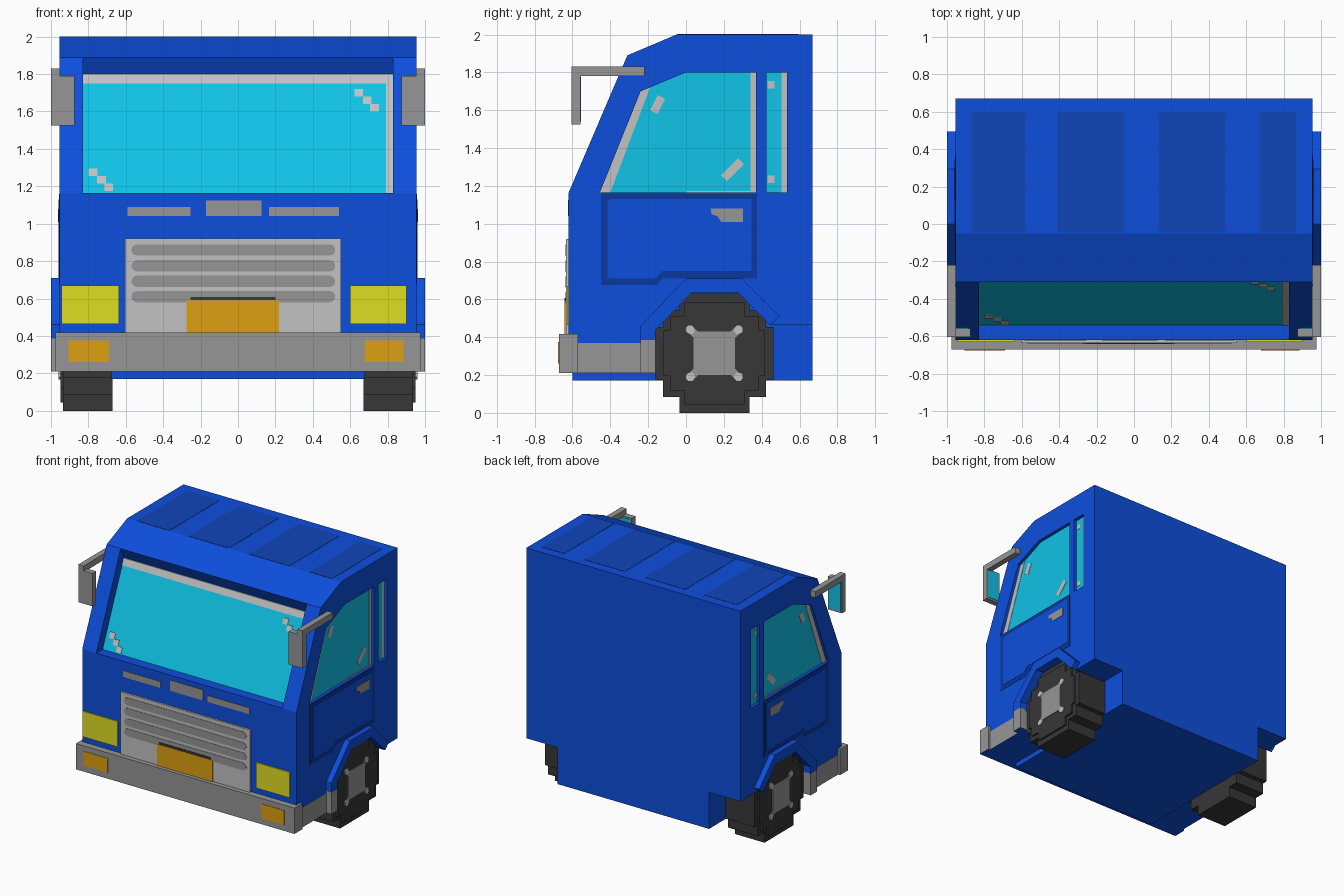
import bpy, bmesh, math

cube = bpy.data.objects.get("Cube")
if cube:
    bpy.data.objects.remove(cube, do_unlink=True)


def material(name, rgb):
    lin = [(c / 255 / 12.92 if c <= 10 else ((c / 255 + 0.055) / 1.055) ** 2.4) for c in rgb]
    m = bpy.data.materials.new(name)
    m.use_nodes = True
    m.diffuse_color = (*lin, 1)
    m.node_tree.nodes["Principled BSDF"].inputs["Base Color"].default_value = (*lin, 1)
    return m


BLUE = material("body blue", (13, 79, 222))
LINE = material("seam blue", (9, 56, 160))
STRIPE = material("roof stripe blue", (15, 69, 184))
GLASS = material("cyan glass", (16, 196, 232))
PALE = material("pale grey", (194, 194, 194))
GREY = material("mid grey", (150, 150, 150))
BLACK = material("tyre black", (55, 55, 55))
YELLOW = material("lamp yellow", (222, 222, 36))
ORANGE = material("amber", (222, 160, 18))


# Mappings from (u, v, depth) to space
def front(u, v, w):
    return (u, -w, v)


def left(u, v, w):
    return (w, u, v)


def right(u, v, w):
    return (-w, u, v)


def up(u, v, w):
    return (u, v, w)


def screen(u, v, w):
    return (u, -0.535 + (v - 1.165) * 0.425 - w, v)


def rect(u0, u1, v0, v1):
    return [(u0, v0), (u1, v0), (u1, v1), (u0, v1)]


def prism(name, polys, lo, hi, mat, place, under=None):
    """Extrude flat outlines between two depths; optional colour for undersides."""
    bm = bmesh.new()
    for pts in polys:
        a = [bm.verts.new(place(u, v, lo)) for u, v in pts]
        b = [bm.verts.new(place(u, v, hi)) for u, v in pts]
        bm.faces.new(a[::-1])
        bm.faces.new(b)
        for i in range(len(pts)):
            j = (i + 1) % len(pts)
            bm.faces.new((a[i], a[j], b[j], b[i]))
    bmesh.ops.recalc_face_normals(bm, faces=bm.faces)
    if under:
        for f in bm.faces:
            f.material_index = int(f.normal.z < -0.9)
    me = bpy.data.meshes.new(name)
    bm.to_mesh(me)
    bm.free()
    me.materials.append(mat)
    if under:
        me.materials.append(under)
    ob = bpy.data.objects.new(name, me)
    bpy.context.scene.collection.objects.link(ob)
    return ob


def pill(u0, u1, v, r):
    """Horizontal bar with rounded ends."""
    pts = []
    for k in range(7):
        t = -math.pi / 2 + math.pi * k / 6
        pts.append((u1 - r + r * math.cos(t), v + r * math.sin(t)))
    return pts + [(u0 + u1 - x, 2 * v - z) for x, z in pts]


def slash(u0, v0, u1, v1, r):
    """Thick diagonal stroke."""
    d = math.hypot(u1 - u0, v1 - v0)
    nu, nv = -(v1 - v0) / d * r, (u1 - u0) / d * r
    return [(u0 + nu, v0 + nv), (u0 - nu, v0 - nv), (u1 - nu, v1 - nv), (u1 + nu, v1 + nv)]


# Cab shell: recessed windscreen core, side slabs and chassis
ARCH = [(0.445, 0.465), (0.275, 0.635), (0.03, 0.635), (-0.16, 0.44), (-0.16, 0.37)]
REAR = [(-0.31, 1.89), (-0.05, 2.0), (0.67, 2.0), (0.67, 0.465)] + ARCH
FRONT = [(-0.62, 0.37), (-0.62, 1.165)]
prism("cab_core", [FRONT + [(-0.535, 1.165), (-0.265, 1.80)] + REAR], -0.83, 0.83, BLUE, left)
prism("chassis", [rect(-0.6, 0.67, 0.17, 0.7)], -0.675, 0.675, BLUE, left)

# Roof stripes
prism("roof_stripes", [rect(a, b, -0.045, 0.595) for a, b in
      ((-0.87, -0.58), (-0.41, -0.05), (0.13, 0.49), (0.67, 0.87))], 1.995, 2.002, STRIPE, up)

# Windscreen with glints
prism("windscreen", [rect(-0.83, 0.83, 1.165, 1.80)], -0.005, 0.004, GLASS, screen)
glints = [rect(-0.83, 0.83, 1.75, 1.80), rect(0.79, 0.83, 1.165, 1.75)]
for x, z in ((0.645, 1.70), (0.69, 1.66), (0.73, 1.62), (-0.775, 1.275), (-0.73, 1.235), (-0.69, 1.195)):
    glints.append(rect(x - 0.023, x + 0.023, z - 0.021, z + 0.021))
prism("windscreen_glints", glints, 0.004, 0.008, PALE, screen)

# Nose: vents, grille, number plate blank, headlamps
prism("nose_vents", [rect(-0.59, -0.255, 1.04, 1.09), rect(-0.17, 0.125, 1.04, 1.125),
                     rect(0.165, 0.54, 1.04, 1.09)], 0.615, 0.624, GREY, front)
prism("grille", [rect(-0.605, 0.55, 0.40, 0.92)], 0.61, 0.635, PALE, front)
prism("grille_slats", [pill(-0.57, 0.52, z, 0.03) for z in (0.86, 0.775, 0.692, 0.61)],
      0.633, 0.638, GREY, front)
prism("number_plate", [rect(-0.275, 0.22, 0.41, 0.59)], 0.634, 0.642, ORANGE, front)
prism("plate_bar", [rect(-0.255, 0.2, 0.592, 0.608)], 0.634, 0.642, BLACK, front)
prism("headlamps", [rect(-0.945, -0.635, 0.465, 0.67), rect(0.6, 0.9, 0.465, 0.67)],
      0.61, 0.63, YELLOW, front)

# Bumper and indicators
prism("bumper", [rect(-0.975, 0.975, 0.21, 0.418)], 0.57, 0.672, GREY, front, BLUE)
prism("indicators", [rect(-0.905, -0.69, 0.26, 0.375), rect(0.68, 0.885, 0.26, 0.375)],
      0.67, 0.676, ORANGE, front)

# Side outlines
WINDOW = [(-0.455, 1.165), (0.37, 1.165), (0.37, 1.80), (0.0, 1.80), (-0.24, 1.70)]
QUARTER = rect(0.425, 0.535, 1.165, 1.80)
DOOR = [(-0.45, 0.675), (-0.155, 0.675), (-0.125, 0.71), (0.375, 0.71), (0.375, 1.16), (-0.45, 1.16)]
PANEL = [(-0.415, 0.71), (-0.16, 0.71), (-0.125, 0.75), (0.345, 0.75), (0.345, 1.13),
         (-0.40, 1.13), (-0.415, 1.115)]
HANDLE = [(0.13, 1.08), (0.3, 1.08), (0.3, 1.01), (0.185, 1.01), (0.165, 1.04), (0.135, 1.05)]
FENDER = [(-0.24, 0.385), (-0.24, 0.46), (0.0, 0.71), (0.295, 0.71), (0.495, 0.51)] \
    + ARCH[:4] + [(-0.16, 0.385)]
SIDE_GLINTS = [[(-0.455, 1.165), (-0.40, 1.165), (-0.19, 1.72), (-0.24, 1.70)],
               rect(0.342, 0.37, 1.165, 1.80), rect(0.0, 0.342, 1.165, 1.174),
               slash(-0.17, 1.59, -0.13, 1.67, 0.022), slash(0.2, 1.24, 0.29, 1.33, 0.022),
               rect(0.505, 0.535, 1.165, 1.80), rect(0.43, 0.467, 1.715, 1.755),
               rect(0.43, 0.467, 1.215, 1.255)]

# Stepped tyre outline around its centre
CY, CZ = 0.15, 0.315
quarter = [(0.185, 0.315), (0.185, 0.23), (0.272, 0.23), (0.272, 0.14), (0.312, 0.14)]
half = quarter + [(y, -z) for y, z in quarter[::-1]]
ring = half + [(-y, -z) for y, z in half]
TYRE = [(CY + y, CZ + z) for y, z in ring]
SIDEWALL = [(CY + y * 0.86, CZ + z * 0.86) for y, z in ring]
corners = [(a, b) for a in (-1, 1) for b in (-1, 1)]
HUB = [rect(0.04, 0.26, 0.2, 0.43)]
ARMS = [slash(CY + 0.07 * a, CZ + 0.07 * b, CY + 0.125 * a, CZ + 0.125 * b, 0.02) for a, b in corners]
BOLTS = [[(CY + 0.128 * a + 0.026 * math.cos(k * math.pi / 4 + 0.39),
           CZ + 0.125 * b + 0.026 * math.sin(k * math.pi / 4 + 0.39)) for k in range(8)]
         for a, b in corners]

for side, place in (("left", left), ("right", right)):
    def part(name, polys, lo, hi, mat, under=None):
        return prism(side + "_" + name, polys, lo, hi, mat, place, under)

    # Side slab with recessed window openings
    slab = part("side_wall", [FRONT + REAR], 0.83, 0.955, BLUE)
    cutter = part("window_cutter", [WINDOW, QUARTER], 0.922, 1.1, BLUE)
    cutter.hide_render = True
    mod = slab.modifiers.new("windows", "BOOLEAN")
    mod.operation = "DIFFERENCE"
    mod.solver = "EXACT"
    mod.object = cutter
    bpy.context.view_layer.objects.active = slab
    bpy.ops.object.modifier_apply(modifier=mod.name)
    bpy.data.objects.remove(cutter, do_unlink=True)
    part("side_windows", [WINDOW, QUARTER], 0.92, 0.929, GLASS)
    part("window_glints", SIDE_GLINTS, 0.928, 0.932, PALE)

    # Door
    part("door_seam", [DOOR], 0.952, 0.957, LINE)
    part("door_panel", [PANEL], 0.952, 0.959, BLUE)
    part("door_handle", [HANDLE], 0.955, 0.963, GREY)

    # Wheel arch and skirt
    part("wheel_arch", [FENDER], 0.95, 1.0, BLUE)
    part("arch_foot", [rect(-0.24, -0.16, 0.21, 0.385)], 0.9, 1.0, GREY, BLUE)
    part("side_skirt", [rect(-0.575, -0.2, 0.21, 0.37)], 0.67, 0.957, GREY, BLUE)

    # Wheel
    part("tyre", [TYRE], 0.67, 0.935, BLACK)
    part("tyre_sidewall", [SIDEWALL], 0.93, 0.95, BLACK)
    part("wheel_hub", HUB + ARMS, 0.945, 0.956, GREY)
    part("wheel_bolts", BOLTS, 0.945, 0.959, PALE)

    # Door mirror
    part("mirror_arm", [rect(-0.605, -0.22, 1.78, 1.83)], 0.953, 1.0, GREY)
    part("mirror_housing", [rect(-0.605, -0.558, 1.525, 1.79)], 0.875, 1.0, GREY)
    part("mirror_glass", [rect(-0.56, -0.554, 1.54, 1.778)], 0.885, 0.99, GLASS)
